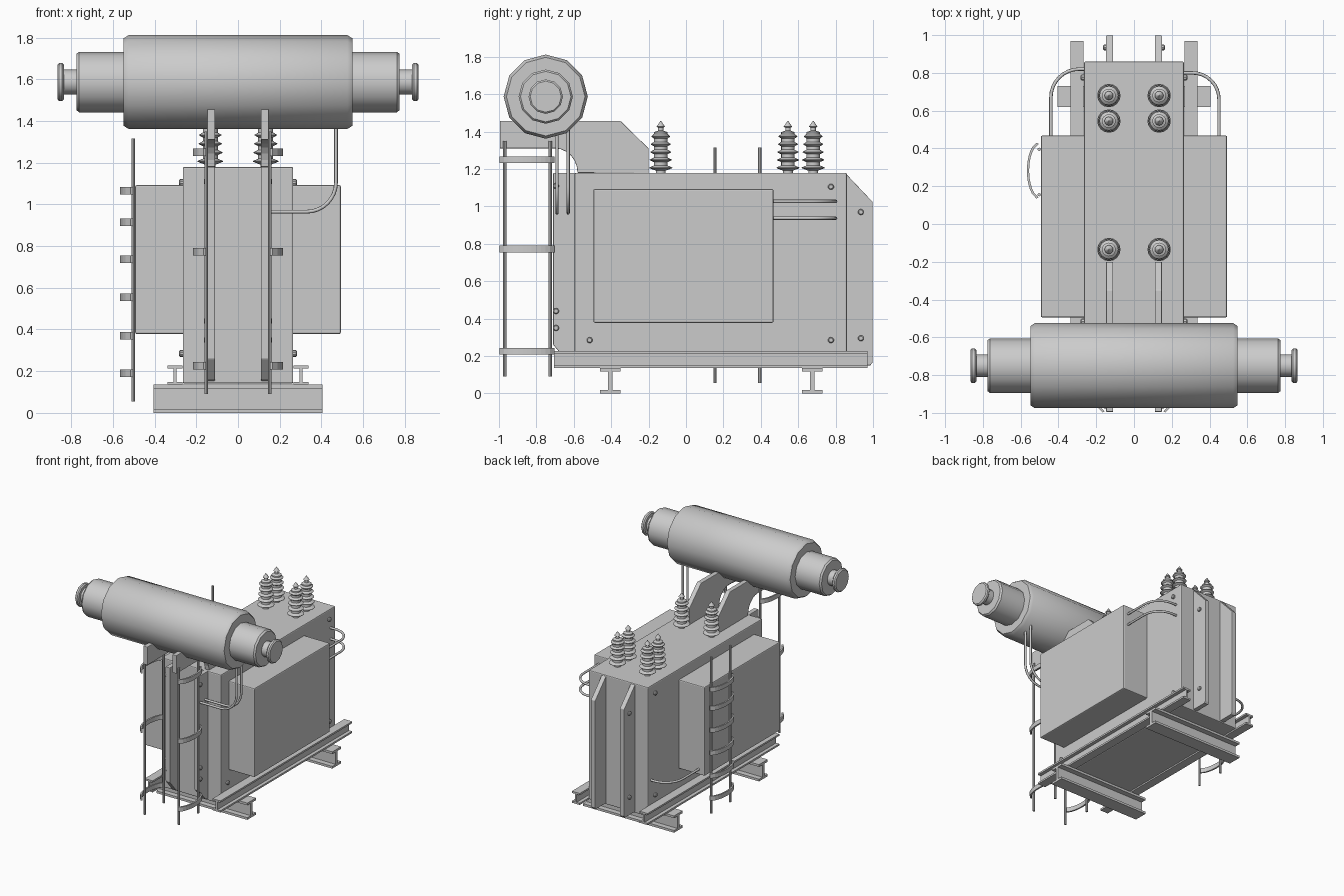
import bpy, bmesh, math
from mathutils import Vector, Matrix

if "Cube" in bpy.data.objects:
    bpy.data.objects.remove(bpy.data.objects["Cube"])


def finish(bm, name, smooth=False, bevel=0):
    bmesh.ops.recalc_face_normals(bm, faces=bm.faces)
    me = bpy.data.meshes.new(name)
    bm.to_mesh(me)
    bm.free()
    ob = bpy.data.objects.new(name, me)
    bpy.context.collection.objects.link(ob)
    if bevel:
        m = ob.modifiers.new("bevel", 'BEVEL')
        m.width, m.segments = bevel, 2
    if smooth:
        bpy.ops.object.select_all(action='DESELECT')
        bpy.context.view_layer.objects.active = ob
        ob.select_set(True)
        bpy.ops.object.shade_smooth_by_angle(angle=math.radians(35))
    return ob


def box(name, x, y, z, bevel=0):
    bm = bmesh.new()
    bmesh.ops.create_cube(bm, size=1)
    for v in bm.verts:
        v.co = [(a + b) / 2 + c * (b - a) for (a, b), c in zip((x, y, z), v.co)]
    return finish(bm, name, bevel=bevel)


def prism(name, pts, axis, lo, hi, bevel=0):
    """Extrude a 2D outline along an axis (other two axes in x, y, z order)."""
    bm = bmesh.new()

    def at(p, t):
        c = list(p)
        c.insert(axis, t)
        return bm.verts.new(c)
    f = bm.faces.new([at(p, lo) for p in pts])
    ex = bmesh.ops.extrude_face_region(bm, geom=[f])
    for v in ex['geom']:
        if isinstance(v, bmesh.types.BMVert):
            v.co[axis] = hi
    return finish(bm, name, bevel=bevel)


def lathe(name, prof, n, origin, axis='Z'):
    """Revolve (radius, height) points, closed at both ends."""
    bm = bmesh.new()
    rings = [[bm.verts.new((r * math.cos(2 * math.pi * i / n), r * math.sin(2 * math.pi * i / n), h))
              for i in range(n)] for r, h in prof]
    for a, b in zip(rings, rings[1:]):
        for i in range(n):
            j = (i + 1) % n
            bm.faces.new((a[i], a[j], b[j], b[i]))
    bm.faces.new(rings[0])
    bm.faces.new(rings[-1])
    if axis == 'X':
        bm.transform(Matrix.Rotation(math.pi / 2, 4, 'Y'))
    bm.transform(Matrix.Translation(origin))
    return finish(bm, name, smooth=True)


def pipe(name, a, corner, b, rad, thick=0.009):
    """Tube from a to b with a rounded corner."""
    a, c, b = Vector(a), Vector(corner), Vector(b)
    p, q = c + (a - c).normalized() * rad, c + (b - c).normalized() * rad
    pts = [a]
    for i in range(9):
        t = math.pi / 2 * i / 8
        pts.append(p + q - c + (c - q) * math.cos(t) + (c - p) * math.sin(t))
    pts.append(b)
    cu = bpy.data.curves.new(name, 'CURVE')
    cu.dimensions = '3D'
    cu.bevel_depth, cu.bevel_resolution, cu.use_fill_caps = thick, 2, True
    sp = cu.splines.new('POLY')
    sp.points.add(len(pts) - 1)
    for s, v in zip(sp.points, pts):
        s.co = (*v, 1)
    ob = bpy.data.objects.new(name, cu)
    bpy.context.collection.objects.link(ob)


def i_profile(c, half, z0, z1, t, web):
    right = [(half, z0), (half, z0 + t), (web, z0 + t), (web, z1 - t), (half, z1 - t), (half, z1)]
    return [(c + u, z) for u, z in right] + [(c - u, z) for u, z in reversed(right)]


def ladder(name, x, side, y0, y1, z0, z1, rungs, tail0, tail1):
    """Two round uprights and bowed flat straps facing outward."""
    for y in (y0, y1):
        lathe(name + "_upright", [(0.009, z0), (0.009, z1)], 8, (x, y, 0))
    mid, half = (tail0 + tail1) / 2, (tail1 - tail0) / 2
    outer, inner = [], []
    for i in range(13):
        t = -1 + i / 6
        b = 0.065 * math.sqrt(max(0, 1 - 0.95 * t * t))
        outer.append((x + side * b, mid + half * t))
        inner.append((x + side * (b - 0.012), mid + half * t * 0.96))
    for z in rungs:
        prism(name + "_strap", outer + inner[::-1], 2, z - 0.018, z + 0.018)


# tank and side radiator housings
box("tank", (-0.265, 0.265), (-0.595, 0.86), (0.14, 1.18), 0.008)
for s in (-1, 1):
    box("radiator_housing", sorted((s * 0.25, s * 0.493)), (-0.495, 0.468), (0.378, 1.093), 0.008)

# base: two long rails and two cross beams
for s in (-1, 1):
    prism("base_rail", i_profile(s * 0.302, 0.035, 0.135, 0.228, 0.014, 0.007), 1, -0.705, 0.97)
for y in (-0.405, 0.675):
    prism("cross_beam", i_profile(y, 0.055, 0, 0.135, 0.018, 0.012), 0, -0.405, 0.405)

# stiffening fins, conservator brackets and their bolts
arc = [(-0.70 + 0.12 * math.sin(t), 1.18 + 0.13 * math.cos(t))
       for t in [math.pi / 2 * i / 6 for i in range(7)]]
bracket = [(-0.2, 1.175), (-0.2, 1.31), (-0.35, 1.457), (-0.995, 1.457), (-0.995, 1.31)] + arc
front_fin = [(-0.58, 0.15), (-0.625, 0.16), (-0.71, 0.26), (-0.71, 1.18), (-0.58, 1.18)]
back_fin = [(0.85, 0.15), (0.985, 0.15), (0.997, 0.165), (0.997, 1.025), (0.855, 1.175), (0.85, 1.175)]
for s in (-1, 1):
    lo, hi = sorted((s * 0.11, s * 0.148))
    prism("conservator_bracket", bracket, 0, lo, hi, 0.004)
    prism("front_fin", front_fin, 0, lo, hi, 0.004)
    prism("back_fin", back_fin, 0, lo, hi, 0.004)
    bolts = [(0.265, y, z) for y, z in ((0.775, 1.105), (0.775, 0.285), (-0.515, 0.285))]
    bolts += [(0.146, y, z) for y, z in ((0.935, 0.97), (0.935, 0.295), (-0.695, 1.11),
                                         (-0.695, 0.44), (-0.695, 0.35))]
    for x, y, z in bolts:
        lathe("bolt", [(0.016, -0.012), (0.016, 0.012), (0.011, 0.017)] if s > 0 else
              [(0.011, -0.017), (0.016, -0.012), (0.016, 0.012)], 10, (s * x, y, z), 'X')

# conservator drum with stepped ends
half = [(0.21, 0.548), (0.225, 0.525)]
end = [(0.06, 0.835), (0.083, 0.835), (0.092, 0.843), (0.092, 0.858), (0.083, 0.866)][::-1]
end += [(0.06, 0.775), (0.135, 0.775), (0.145, 0.762), (0.145, 0.548)]
right = end + half
lathe("conservator", [(r, -h) for r, h in right] + right[::-1], 12, (0, -0.75, 1.587), 'X')

# insulator bushings on the lid
shed = [(0.026, 0.0), (0.026, 0.016)]
for i in range(5):
    z = 0.02 + i * 0.042
    r = 0.062 - 0.003 * i
    shed += [(0.036, z), (r, z + 0.010), (r, z + 0.013), (0.036, z + 0.024)]
shed += [(0.036, 0.222), (0.014, 0.230), (0.014, 0.246), (0.023, 0.251), (0.002, 0.282)]
for s in (-1, 1):
    for y in (-0.135, 0.545, 0.68):
        lathe("bushing", shed, 16, (s * 0.133, y, 1.175))

# ladders: one on the left housing, one under each bracket
ladder("side_ladder", -0.502, -1, 0.155, 0.395, 0.055, 1.315,
       (1.065, 0.915, 0.738, 0.555, 0.37, 0.19), 0.135, 0.43)
for s in (-1, 1):
    ladder("front_ladder", s * 0.152, s, -0.97, -0.725, 0.09, 1.35,
           (1.25, 0.772, 0.226), -0.998, -0.702)

# oil pipes
for y in (-0.69, -0.63):
    pipe("conservator_pipe", (0.47, y, 1.45), (0.47, y, 0.965), (0.14, y, 0.965), 0.14)
for z in (1.027, 0.937):
    pipe("radiator_pipe", (0.45, 0.46, z), (0.45, 0.8, z), (0.26, 0.8, z), 0.14)
pipe("lower_pipe", (-0.44, 0.46, 0.42), (-0.44, 0.82, 0.42), (-0.26, 0.82, 0.42), 0.15)
